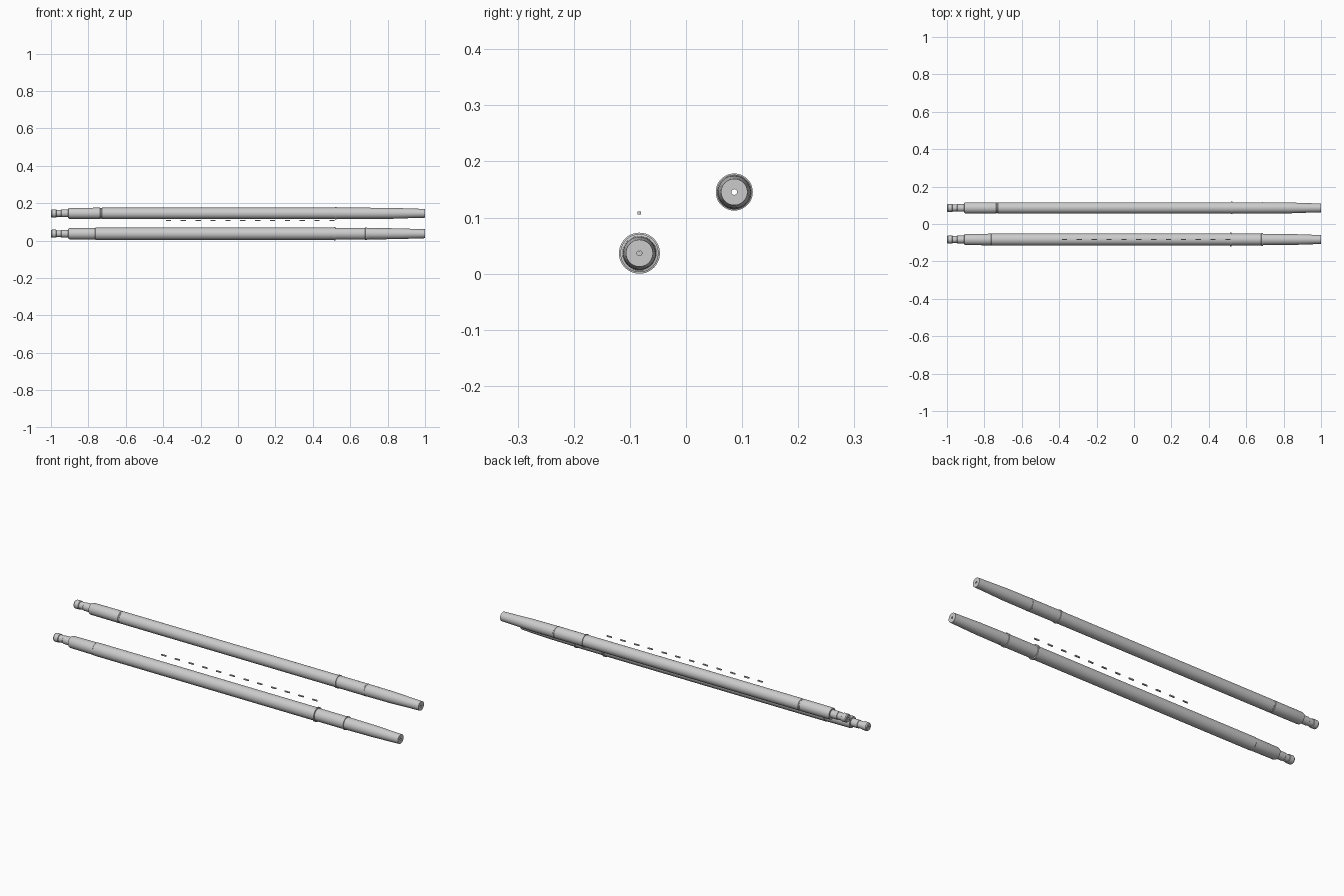
import bpy, bmesh, math
from mathutils import Vector

if "Cube" in bpy.data.objects:
    bpy.data.objects.remove(bpy.data.objects["Cube"])


def material(name, rgb):
    m = bpy.data.materials.new(name)
    m.diffuse_color = (*rgb, 1)
    m.use_nodes = True
    m.node_tree.nodes["Principled BSDF"].inputs["Base Color"].default_value = m.diffuse_color
    return m


GREY = material("light grey", (0.6, 0.6, 0.6))


def finish(name, bm, smooth=True):
    bmesh.ops.recalc_face_normals(bm, faces=bm.faces)
    me = bpy.data.meshes.new(name)
    bm.to_mesh(me)
    bm.free()
    ob = bpy.data.objects.new(name, me)
    bpy.context.collection.objects.link(ob)
    me.materials.append(GREY)
    if smooth:
        bpy.ops.object.select_all(action='DESELECT')
        ob.select_set(True)
        bpy.context.view_layer.objects.active = ob
        bpy.ops.object.shade_smooth_by_angle(angle=math.radians(30))
    return ob


def lathe(name, profile, y, z, bore, sides=48):
    """Revolve (x, radius) pairs round a lengthwise axis, with a through bore."""
    bm = bmesh.new()
    loop = list(profile) + [(profile[-1][0], bore), (profile[0][0], bore)]
    rings = []
    for x, r in loop:
        rings.append([bm.verts.new((x, y + r * math.cos(2 * math.pi * i / sides),
                                    z + r * math.sin(2 * math.pi * i / sides)))
                      for i in range(sides)])
    for a, b in zip(rings, rings[1:] + rings[:1]):
        for i in range(sides):
            j = (i + 1) % sides
            bm.faces.new((a[i], a[j], b[j], b[i]))
    return finish(name, bm)


def box(name, centre, size):
    bm = bmesh.new()
    bmesh.ops.create_cube(bm, size=1)
    for v in bm.verts:
        v.co = Vector(centre) + Vector(c * s for c, s in zip(v.co, size))
    return finish(name, bm, False)


YA, ZA = -0.083, 0.0365
YB, ZB = 0.086, 0.1455

# Stepped spigot shared by both rods
spigot = [(-1, 0.018), (-0.995, 0.0215), (-0.972, 0.0215), (-0.970, 0.0185),
          (-0.947, 0.0185), (-0.945, 0.0205), (-0.908, 0.0205)]

# Lower rod: body, collar, short sleeve, tapered nose
lathe("lower_rod", spigot + [
    (-0.907, 0.028), (-0.900, 0.030), (-0.764, 0.031), (-0.762, 0.0325),
    (0.512, 0.0325), (0.513, 0.0365), (0.521, 0.0365), (0.522, 0.0315),
    (0.680, 0.0315), (0.681, 0.034), (0.690, 0.034), (0.691, 0.0305),
    (0.85, 0.029), (0.95, 0.0255), (1, 0.024)], YA, ZA, 0.0045)

# Upper rod: body, thin collar, tapered nose
lathe("upper_rod", spigot + [
    (-0.907, 0.028), (-0.900, 0.0295), (-0.737, 0.030), (-0.735, 0.0285),
    (-0.730, 0.0285), (-0.728, 0.030), (0.518, 0.030), (0.519, 0.033),
    (0.526, 0.033), (0.527, 0.030), (0.684, 0.030), (0.685, 0.031),
    (0.690, 0.031), (0.691, 0.030), (0.83, 0.029), (0.93, 0.0255),
    (1, 0.0235)], YB, ZB, 0.005)

# Plug closing the lower rod's bore
box("bore_plug", (0, YA, ZA), (1.96, 0.008, 0.008))

# Row of small keys floating above the lower rod
for i in range(12):
    box(f"key_{i + 1}", (-0.372 + 0.0795 * i, YA, 0.108), (0.028, 0.006, 0.006))

# Small stud under the nose of the lower rod
bm = bmesh.new()
bmesh.ops.create_cone(bm, cap_ends=True, segments=24, radius1=0.007,
                      radius2=0.007, depth=0.012)
bmesh.ops.translate(bm, verts=bm.verts, vec=(0.72, YA, 0.0115))
finish("nose_stud", bm)
